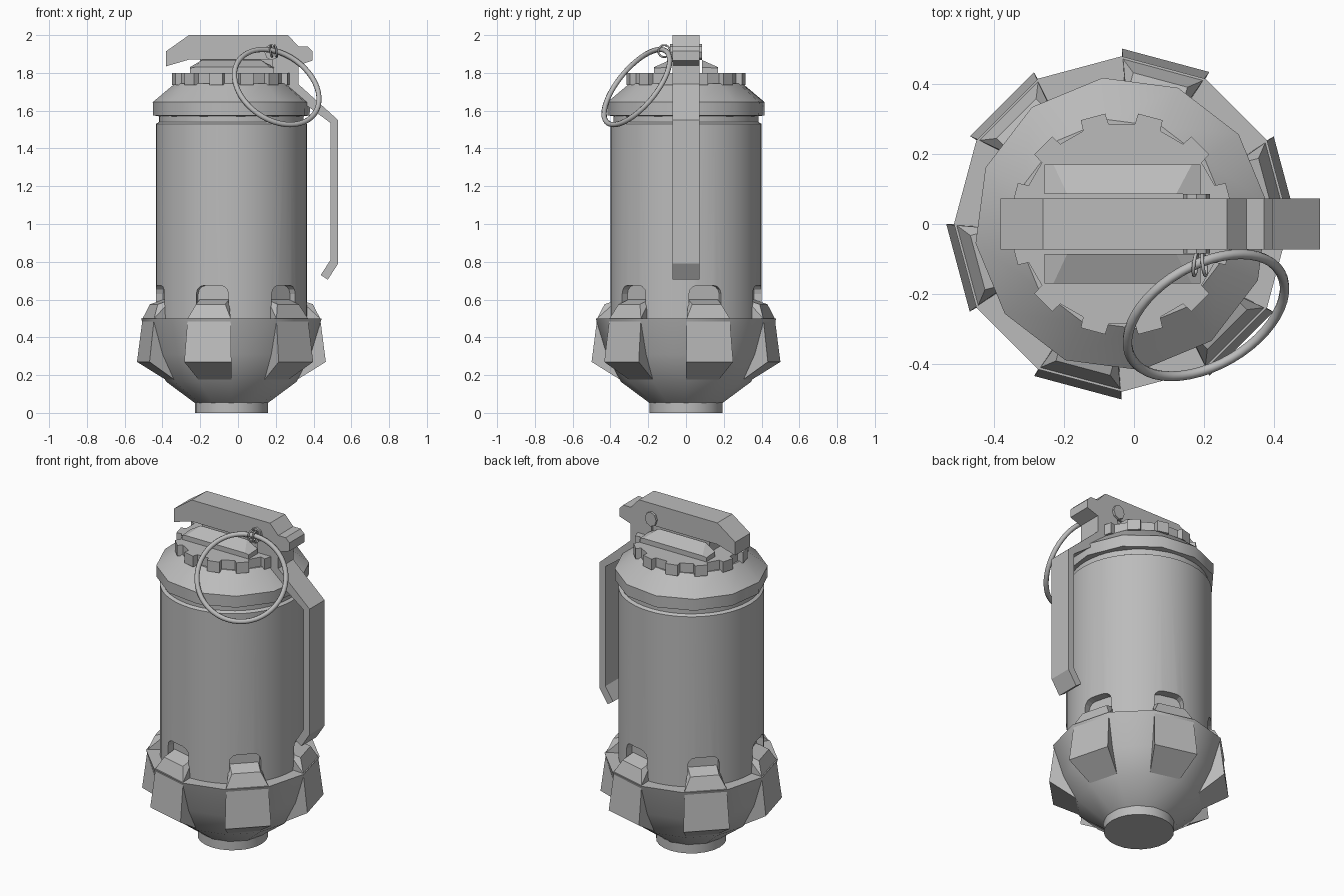
import bpy, bmesh, math
from math import cos, sin, pi, radians
from mathutils import Vector

if "Cube" in bpy.data.objects:
    bpy.data.objects.remove(bpy.data.objects["Cube"])

AXIS = -0.035  # x position of the body axis

steel = bpy.data.materials.new("grey_steel")
steel.use_nodes = True
GREY = (0.5, 0.5, 0.5, 1)
steel.diffuse_color = GREY
steel.node_tree.nodes["Principled BSDF"].inputs["Base Color"].default_value = GREY


def finish(name, bm, smooth=None):
    """Turn a bmesh into a named object with the shared material."""
    bmesh.ops.recalc_face_normals(bm, faces=bm.faces)
    mesh = bpy.data.meshes.new(name)
    bm.to_mesh(mesh)
    bm.free()
    mesh.materials.append(steel)
    obj = bpy.data.objects.new(name, mesh)
    bpy.context.collection.objects.link(obj)
    bpy.ops.object.select_all(action='DESELECT')
    obj.select_set(True)
    bpy.context.view_layer.objects.active = obj
    if smooth:
        bpy.ops.object.shade_smooth_by_angle(angle=radians(smooth))
    return obj


def loft(bm, rings):
    """Bridge closed rings of points and cap both ends."""
    loops = [[bm.verts.new(p) for p in ring] for ring in rings]
    n = len(loops[0])
    for a, b in zip(loops, loops[1:]):
        for i in range(n):
            j = (i + 1) % n
            bm.faces.new((a[i], a[j], b[j], b[i]))
    bm.faces.new(loops[0])
    bm.faces.new(loops[-1])


def circle(r, z, sides, turn=0):
    return [(AXIS + r * cos(turn + 2 * pi * i / sides), r * sin(turn + 2 * pi * i / sides), z)
            for i in range(sides)]


def lathe(name, profile, sides, turn=0, smooth=35):
    bm = bmesh.new()
    loft(bm, [circle(r, z, sides, radians(turn)) for r, z in profile])
    return finish(name, bm, smooth)


def around(angle, r, side, z):
    """Point from radial distance, sideways offset and height."""
    return (AXIS + r * cos(angle) - side * sin(angle), r * sin(angle) + side * cos(angle), z)


def prism_y(bm, outline, y0, y1):
    loft(bm, [[(x, y, z) for x, z in outline] for y in (y0, y1)])


FIN_ANGLES = [radians(15 + 60 * k) for k in range(6)]

# Main canister with arched slots above the fins
body = lathe("canister", [(0.40, 0.40), (0.40, 1.53), (0.383, 1.54), (0.383, 1.62)], 48)
bm = bmesh.new()
arch = [(-0.088, 0.45), (0.088, 0.45)]
for centre, start in ((0.043, 0), (-0.043, 90)):
    for step in range(4):
        t = radians(start + 30 * step)
        arch.append((centre + 0.045 * cos(t), 0.63 + 0.045 * sin(t)))
for a in FIN_ANGLES:
    loft(bm, [[around(a, r, s, z) for s, z in arch] for r in (0.35, 0.5)])
cutter = finish("slot_cutter", bm)
cutter.hide_render = True
cut = body.modifiers.new("slots", 'BOOLEAN')
cut.operation = 'DIFFERENCE'
cut.object = cutter
cut.solver = 'EXACT'
bpy.context.view_layer.objects.active = body
bpy.ops.object.modifier_apply(modifier="slots")
bpy.data.objects.remove(cutter)

# Base cup and foot
lathe("base_cup", [(0.19, 0.05), (0.345, 0.165), (0.42, 0.31), (0.478, 0.50), (0.38, 0.50)], 12)
lathe("foot", [(0.193, 0), (0.193, 0.055), (0.17, 0.06)], 24)

# Fins gripping the canister: radial distance, half width, height
fin_rows = [(0.32, 0.085, 0.165), (0.483, 0.129, 0.27), (0.455, 0.118, 0.50),
            (0.425, 0.08, 0.575), (0.35, 0.08, 0.60), (0.35, 0.08, 0.45)]
bm = bmesh.new()
for a in FIN_ANGLES:
    loft(bm, [[around(a, r, sign * w, z) for r, w, z in fin_rows] for sign in (-1, 1)])
bmesh.ops.triangulate(bm, faces=[f for f in bm.faces if len(f.verts) > 4])
finish("fins", bm)

# Shoulder cap
lathe("shoulder_cap", [(0.385, 1.57), (0.418, 1.575), (0.42, 1.645), (0.30, 1.745)], 12, 7.5)

# Toothed collar
bm = bmesh.new()
outline = []
for k in range(12):
    for offset, r in ((-7.5, 0.287), (-6.5, 0.318), (6.5, 0.318), (7.5, 0.287)):
        t = radians(15 + 30 * k + offset)
        outline.append((r * cos(t) + AXIS, r * sin(t)))
loft(bm, [[(x, y, z) for x, y in outline] for z in (1.735, 1.80)])
finish("toothed_collar", bm)

# Sloped lugs beside the lever
bm = bmesh.new()
for s in (-1, 1):
    low = [(-0.255, 1.79), (0.19, 1.79), (0.19, 1.825), (0.165, 1.83), (-0.23, 1.83), (-0.255, 1.825)]
    high = [(-0.255, 1.79), (0.19, 1.79), (0.19, 1.83), (0.12, 1.868), (-0.19, 1.868), (-0.255, 1.83)]
    loft(bm, [[(x, s * 0.17, z) for x, z in low], [(x, s * 0.085, z) for x, z in high]])
finish("lugs", bm)

# Safety lever: solid head, then a bent strip down the side
bm = bmesh.new()
prism_y(bm, [(-0.38, 1.915), (-0.26, 2.0), (0.265, 2.0), (0.32, 1.94), (0.37, 1.94), (0.395, 1.915),
             (0.395, 1.865), (0.32, 1.84), (0.32, 1.74), (0.53, 1.55), (0.53, 0.79), (0.475, 0.705),
             (0.438, 0.73), (0.49, 0.81), (0.49, 1.535), (0.36, 1.63), (0.18, 1.77), (0.18, 1.87),
             (-0.26, 1.87), (-0.38, 1.835)], -0.072, 0.072)
finish("safety_lever", bm)

# Block holding the lever head
bm = bmesh.new()
prism_y(bm, [(-0.2, 1.79), (0.2, 1.79), (0.2, 1.88), (-0.2, 1.88)], -0.06, 0.06)
finish("lever_mount", bm)

# Pin through the lever
bm = bmesh.new()
prism_y(bm, [(0.178 + 0.038 * cos(i * pi / 4), 1.91 + 0.043 * sin(i * pi / 4)) for i in range(8)],
        -0.084, 0.086)
finish("pin", bm)


def torus(name, centre, normal, radius, wire, sides):
    bpy.ops.mesh.primitive_torus_add(location=centre, major_radius=radius, minor_radius=wire,
                                     major_segments=sides, minor_segments=8)
    obj = bpy.context.object
    obj.name = name
    obj.rotation_euler = Vector(normal).to_track_quat('Z', 'Y').to_euler()
    obj.data.materials.append(steel)
    bpy.ops.object.shade_smooth()
    return obj


# Pull ring and the two wire loops holding it
torus("pull_ring", (0.205, -0.26, 1.725), (0.405, -0.703, 0.582), 0.245, 0.014, 48)
for x, tilt in ((0.175, -0.12), (0.2, 0.12)):
    loop = torus("wire_loop", (x, -0.115, 1.915), (1, tilt, 0.15), 0.032, 0.005, 16)
